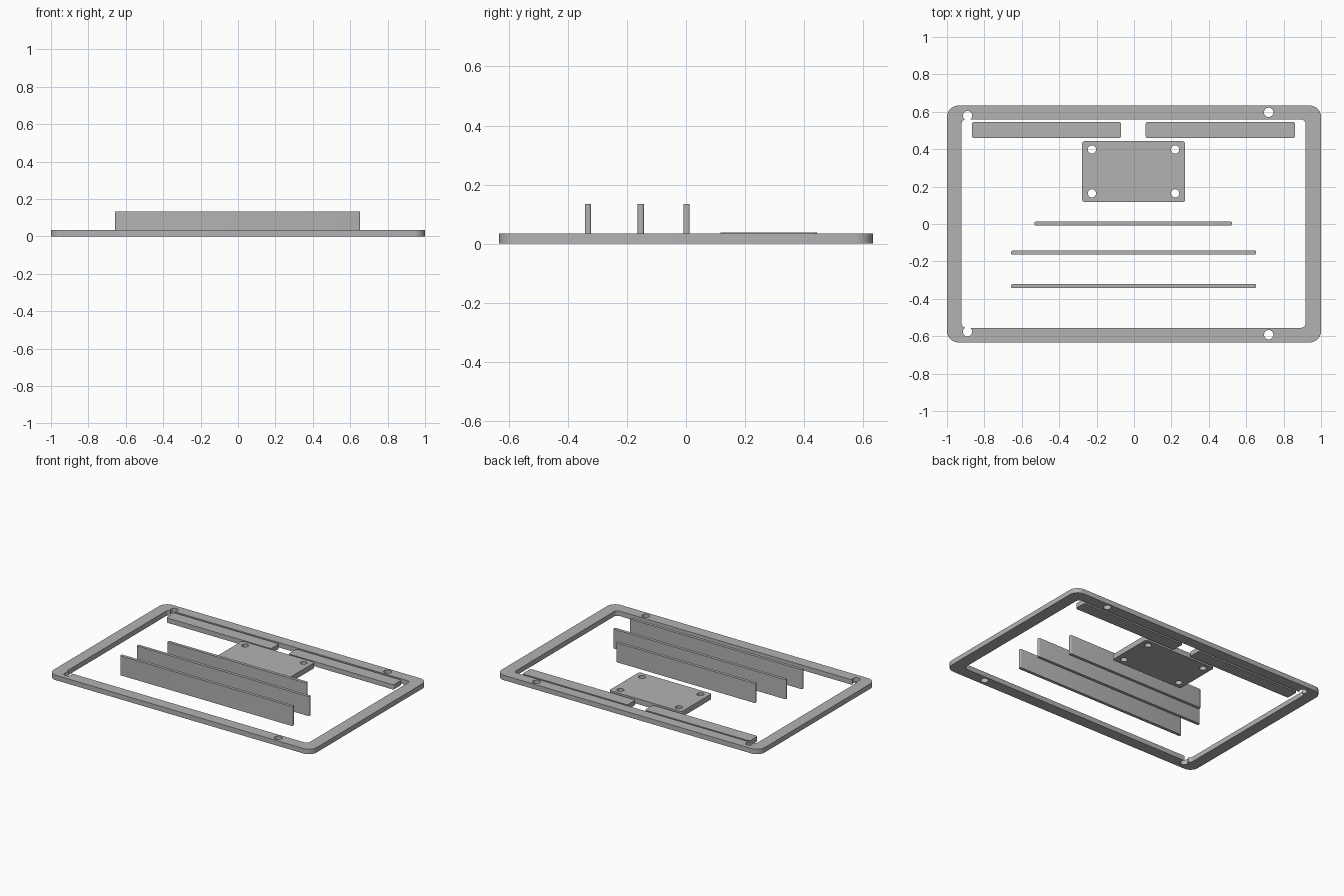
import bpy, bmesh, math

cube = bpy.data.objects.get("Cube")
if cube:
    bpy.data.objects.remove(cube, do_unlink=True)

grey = bpy.data.materials.new("plain_grey")
grey.use_nodes = True
grey.diffuse_color = (0.45, 0.45, 0.45, 1)
grey.node_tree.nodes["Principled BSDF"].inputs["Base Color"].default_value = (0.45, 0.45, 0.45, 1)


def slab(name, x0, x1, y0, y1, z0, z1, radius, steps=8):
    """Rounded rectangle extruded upward."""
    bm = bmesh.new()
    corners = [(x1, y1, -1, -1), (x0, y1, 1, -1), (x0, y0, 1, 1), (x1, y0, -1, 1)]
    verts = []
    for i, (cx, cy, sx, sy) in enumerate(corners):
        for k in range(steps + 1):
            a = math.pi / 2 * (i + k / steps)
            verts.append(bm.verts.new((cx + radius * (sx + math.cos(a)),
                                       cy + radius * (sy + math.sin(a)), z0)))
    base = bm.faces.new(verts)
    top = bmesh.ops.extrude_face_region(bm, geom=[base])["geom"]
    bmesh.ops.translate(bm, vec=(0, 0, z1 - z0),
                        verts=[v for v in top if isinstance(v, bmesh.types.BMVert)])
    bmesh.ops.recalc_face_normals(bm, faces=bm.faces)
    mesh = bpy.data.meshes.new(name)
    bm.to_mesh(mesh)
    bm.free()
    mesh.materials.append(grey)
    obj = bpy.data.objects.new(name, mesh)
    bpy.context.collection.objects.link(obj)
    return obj


def select(obj):
    bpy.ops.object.select_all(action='DESELECT')
    obj.select_set(True)
    bpy.context.view_layer.objects.active = obj


def cut(obj, cutter):
    """Subtract the cutter, then discard it."""
    select(obj)
    mod = obj.modifiers.new("cut", 'BOOLEAN')
    mod.operation = 'DIFFERENCE'
    mod.solver = 'EXACT'
    mod.object = cutter
    bpy.ops.object.modifier_apply(modifier=mod.name)
    bpy.data.objects.remove(cutter, do_unlink=True)


def drill(obj, centres, r):
    for x, y in centres:
        cut(obj, slab("drill", x - r, x + r, y - r, y + r, -0.1, 0.2, r * 0.999))


# Outer frame with opening and four screw holes
frame = slab("outer_frame", -1, 1, -0.633, 0.633, 0, 0.034, 0.06)
cut(frame, slab("opening", -0.922, 0.918, -0.555, 0.559, -0.1, 0.2, 0.025))
drill(frame, [(-0.89, 0.579), (-0.89, -0.576), (0.72, 0.597), (0.72, -0.592)], 0.025)

# Mounting plate with four holes
plate = slab("mounting_plate", -0.278, 0.274, 0.117, 0.443, 0, 0.037, 0.015)
drill(plate, [(x, y) for x in (-0.225, 0.22) for y in (0.164, 0.398)], 0.022)

# Flat bars along the back edge
parts = [frame, plate,
         slab("right_bar", -0.867, -0.069, 0.459, 0.546, 0, 0.033, 0.012),
         slab("left_bar", 0.062, 0.861, 0.459, 0.546, 0, 0.033, 0.012)]

# Upright divider strips
for name, x0, x1, y in (("back_divider", -0.532, 0.524, 0.002),
                        ("middle_divider", -0.657, 0.653, -0.153),
                        ("front_divider", -0.657, 0.653, -0.332)):
    parts.append(slab(name, x0, x1, y - 0.0105, y + 0.0105, 0, 0.134, 0.007, 4))

for part in parts:
    select(part)
    bpy.ops.object.shade_smooth_by_angle(angle=math.radians(30))
